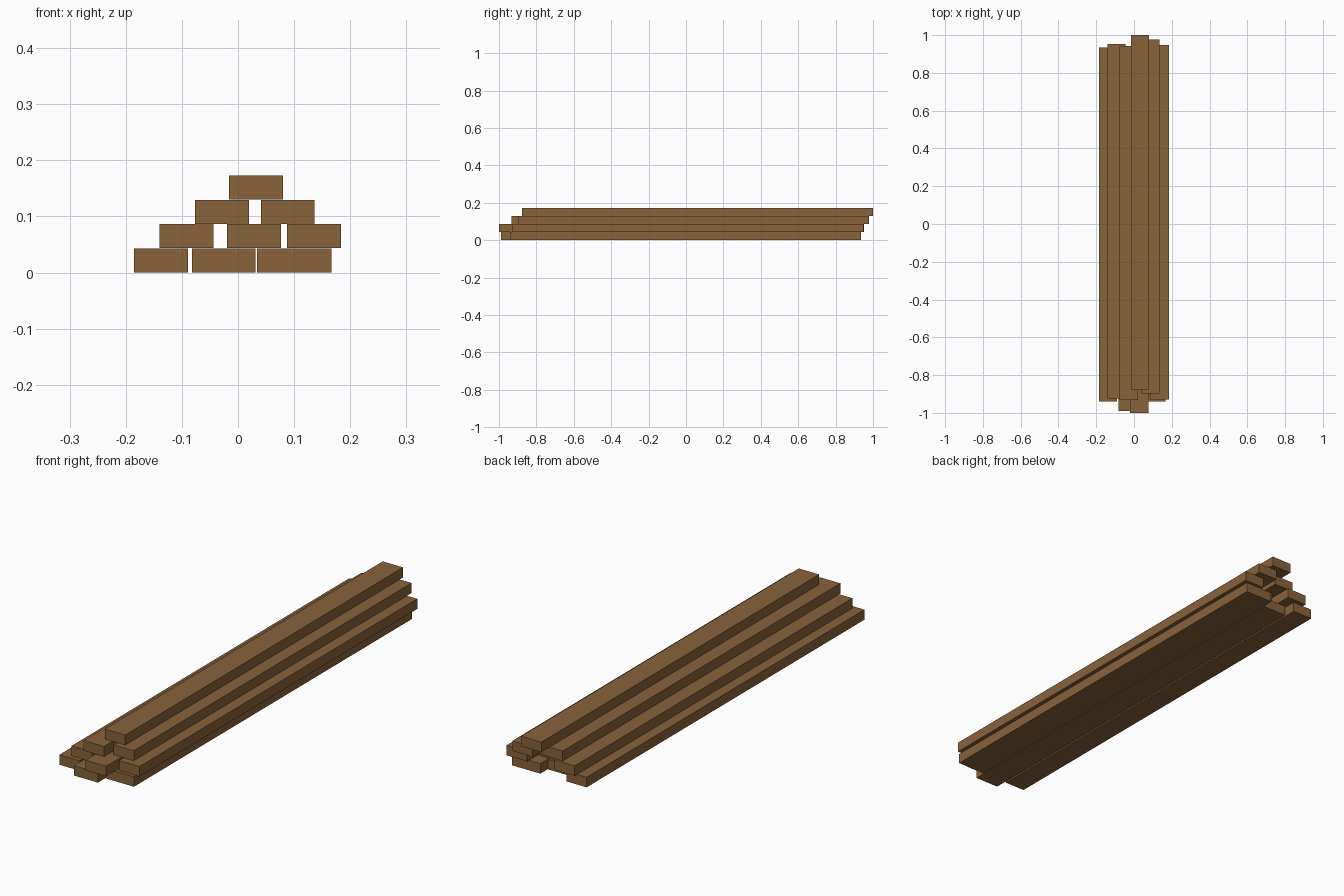
import bpy

if "Cube" in bpy.data.objects:
    bpy.data.objects.remove(bpy.data.objects["Cube"])

wood = bpy.data.materials.new("brown_wood")
wood.diffuse_color = (0.25, 0.125, 0.044, 1)
wood.use_nodes = True
wood.node_tree.nodes["Principled BSDF"].inputs["Base Color"].default_value = wood.diffuse_color

ROW_H = 0.0433    # plank thickness
LENGTH = 1.876    # plank length

# Rows from bottom to top: (left x, right x, front end y) per plank
rows = [
    [(-0.185, -0.089, -0.941), (-0.082, 0.031, -0.990), (0.034, 0.167, -0.941)],
    [(-0.140, -0.044, -0.924), (-0.020, 0.077, -1.000), (0.087, 0.184, -0.928)],
    [(-0.077, 0.020, -0.933), (0.041, 0.136, -0.898)],
    [(-0.016, 0.080, -0.876)],
]


def plank(name, x0, x1, y0, z0):
    bpy.ops.mesh.primitive_cube_add(
        size=1, location=((x0 + x1) / 2, y0 + LENGTH / 2, z0 + ROW_H / 2))
    ob = bpy.context.object
    ob.name = name
    ob.scale = (x1 - x0, LENGTH, ROW_H - 0.0005)
    bpy.ops.object.transform_apply(location=False, rotation=False, scale=True)
    ob.data.materials.append(wood)


# Stack the planks
for r, row in enumerate(rows):
    for i, (x0, x1, y0) in enumerate(row):
        plank(f"plank_row{r + 1}_{i + 1}", x0, x1, y0, r * ROW_H)
